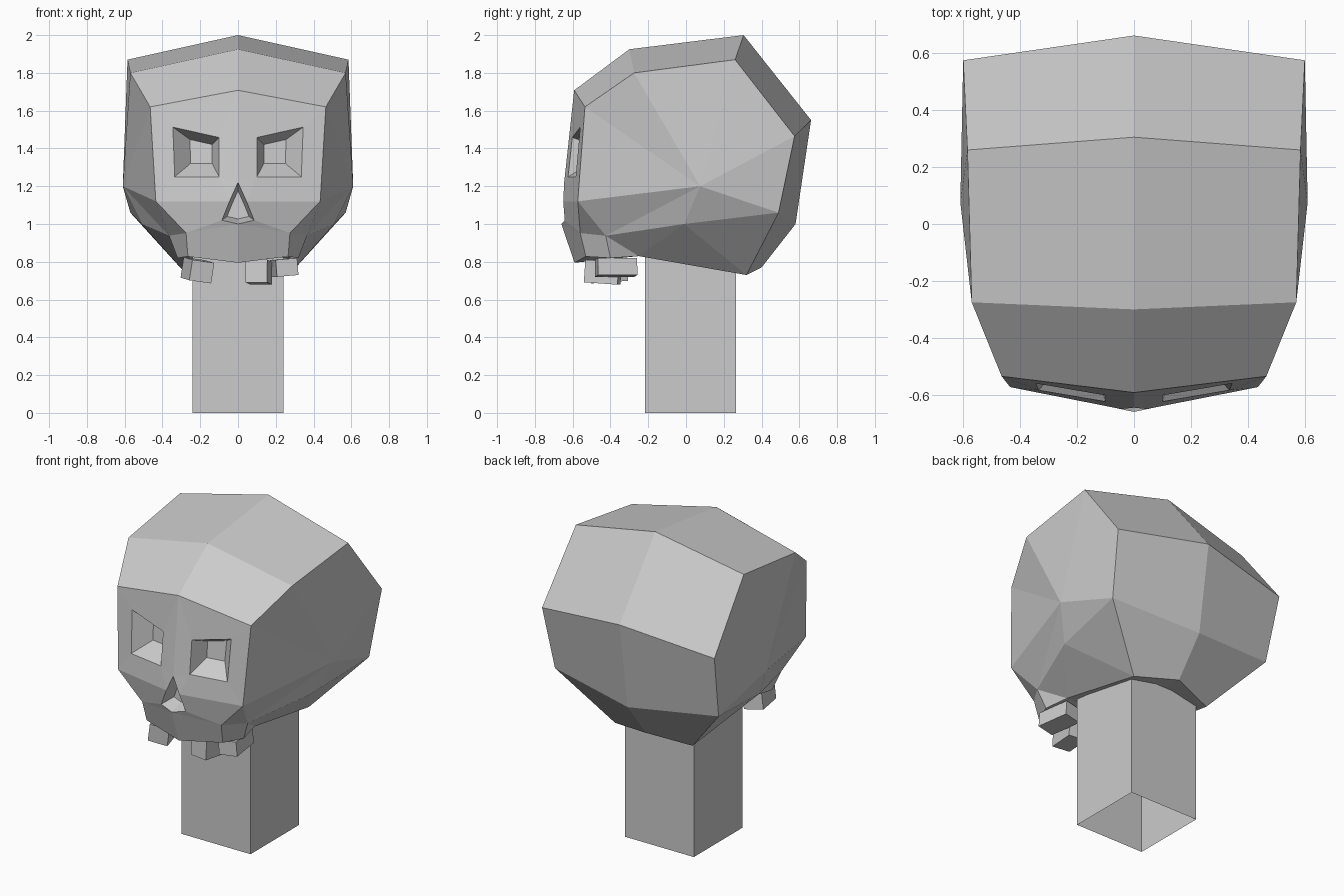
import bpy, bmesh
from mathutils import Vector
from math import radians

if "Cube" in bpy.data.objects:
    bpy.data.objects.remove(bpy.data.objects["Cube"])


def add_object(name, bm):
    bmesh.ops.recalc_face_normals(bm, faces=bm.faces)
    me = bpy.data.meshes.new(name)
    bm.to_mesh(me)
    bm.free()
    ob = bpy.data.objects.new(name, me)
    bpy.context.collection.objects.link(ob)
    return ob


# Skull: named points of one half (x >= 0), mirrored while building
P = {
    # centre line, from crown round the back to the base, then the face
    't0': (0, .305, 2), 't1': (0, -.30, 1.925), 'c0': (0, -.592, 1.708),
    'k0': (0, .662, 1.55), 'k1': (0, .58, 1.0), 'k2': (0, .40, .77),
    'l0': (0, -.25, .83), 'lip': (0, -.59, .795),
    # side corners
    'a': (.585, .26, 1.87), 'b': (.57, -.275, 1.80), 'c': (.465, -.535, 1.62),
    'd': (.60, .575, 1.465), 'e': (.61, .075, 1.20), 'f': (.435, -.573, 1.12),
    'g': (.57, .49, 1.06), 'h': (.51, -.01, 1.0), 'j': (.27, .32, .73),
    'i': (.365, -.425, .938), 'x': (.32, -.40, .82), 'l': (.29, -.25, .83),
    'm': (.275, -.56, .952), 'n': (.265, -.53, .828),
    # eye rim and nose rim
    'it': (.10, -.602, 1.458), 'ot': (.345, -.56, 1.513),
    'ob': (.335, -.584, 1.25), 'ib': (.10, -.624, 1.25),
    'p': (0, -.645, 1.22), 'q': (.045, -.65, 1.12),
    'r': (.085, -.642, 1.02), 's': (0, -.66, 1.0),
}
FACES = [
    't0 a b t1', 't1 b c c0', 't0 a d k0', 'k0 d g k1', 'k1 g j k2',     # dome
    'a b e', 'b c e', 'c f e', 'a e d', 'd e g', 'g e h', 'g h j',       # temple
    'e f i', 'e i h', 'h i l', 'h l j', 'f m i', 'm n x i', 'i x l',     # cheek
    'c0 c ot it', 'c f ob ot', 'f q ib ob', 'c0 it p', 'it ib p',
    'ib q p', 'f m r q', 'r m s', 's m n lip',                           # face
    'lip n x l l0', 'l j k2 l0',                                         # base
]
bm = bmesh.new()
cache = {}


def vert(name, side):
    x, y, z = P[name]
    key = (name, side if x else 0)
    if key not in cache:
        cache[key] = bm.verts.new((x * side, y, z))
    return cache[key]


def recess(ring, scale, offset):
    """Sink a tapered pocket from a rim of vertices."""
    mid = sum((v.co for v in ring), Vector()) / len(ring)
    inner = [bm.verts.new(mid + (v.co - mid) * scale + Vector(offset)) for v in ring]
    for k in range(len(ring)):
        n = (k + 1) % len(ring)
        bm.faces.new((ring[k], ring[n], inner[n], inner[k]))
    bm.faces.new(inner)


for side in (1, -1):
    for names in FACES:
        bm.faces.new([vert(n, side) for n in names.split()])
    recess([vert(n, side) for n in ('it', 'ot', 'ob', 'ib')], .48, (-.025 * side, .10, .01))
recess([vert('p', 1), vert('q', 1), vert('r', 1), vert('s', 1),
        vert('r', -1), vert('q', -1)], .68, (0, .09, 0))
add_object('skull', bm)

# Neck post: square tube, open at the bottom
bm = bmesh.new()
rings = [[bm.verts.new((x, y, z)) for x, y in
          ((-.24, -.218), (.24, -.218), (.24, .265), (-.24, .265))] for z in (0, .86)]
for k in range(4):
    n = (k + 1) % 4
    bm.faces.new((rings[0][k], rings[0][n], rings[1][n], rings[1][k]))
add_object('neck_post', bm)

# Teeth: loose tilted blocks (centre, size, rotation in degrees)
TEETH = [
    ((-.215, -.42, .755), (.12, .20, .11), (4, 8, 14)),
    ((.11, -.44, .745), (.115, .18, .12), (-4, 0, -8)),
    ((.245, -.37, .77), (.115, .21, .09), (0, -5, 8)),
]
for k, (loc, size, rot) in enumerate(TEETH, 1):
    bm = bmesh.new()
    bmesh.ops.create_cube(bm, size=1)
    bmesh.ops.scale(bm, vec=size, verts=bm.verts)
    tooth = add_object(f'tooth_{k}', bm)
    tooth.location = loc
    tooth.rotation_euler = [radians(a) for a in rot]
